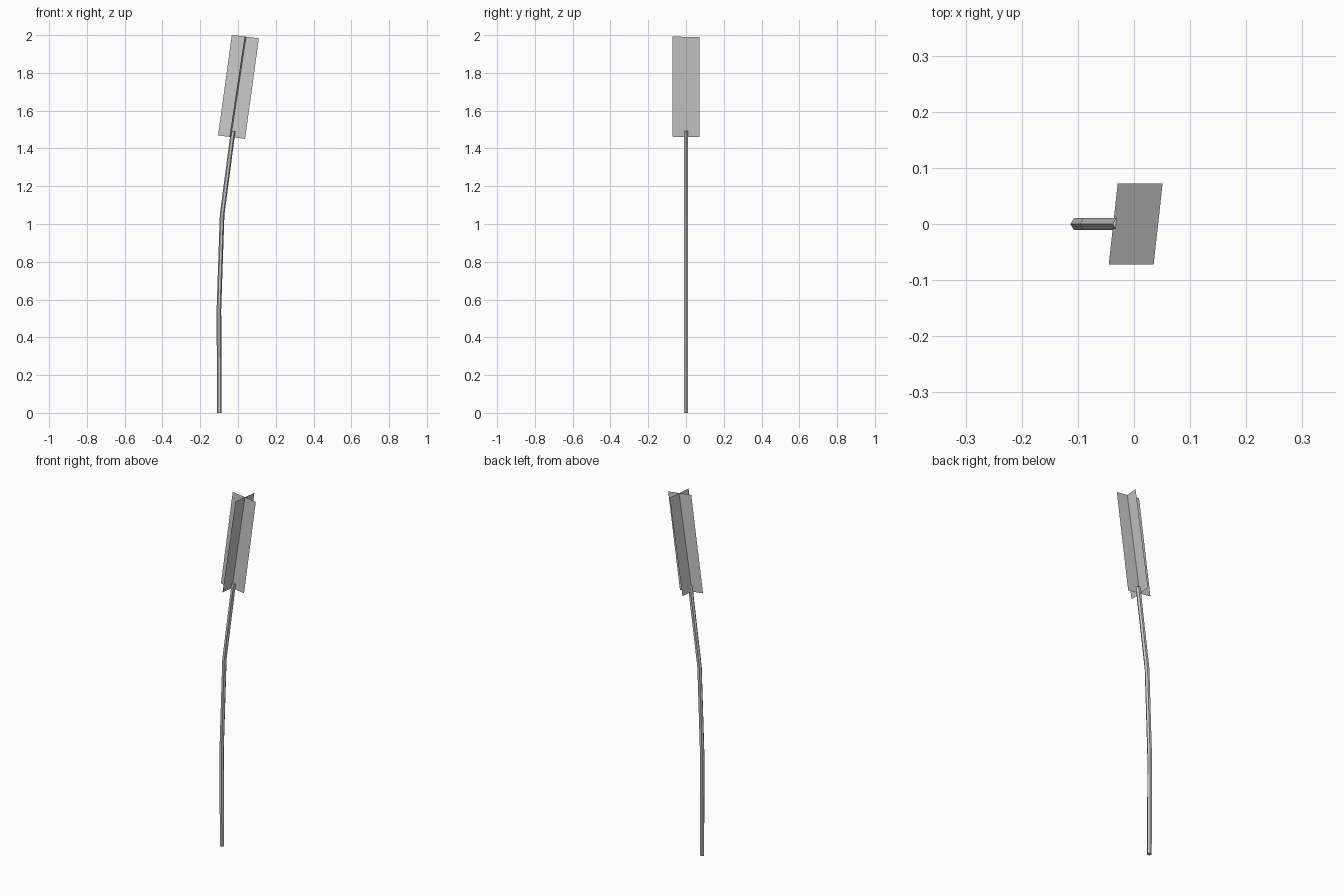
import bpy, math

if "Cube" in bpy.data.objects:
    bpy.data.objects.remove(bpy.data.objects["Cube"])


def add_mesh(name, verts, faces):
    mesh = bpy.data.meshes.new(name)
    mesh.from_pydata(verts, [], faces)
    mesh.update()
    obj = bpy.data.objects.new(name, mesh)
    bpy.context.collection.objects.link(obj)
    return obj


# Bent six-sided stem: rings along a short path of (x, z)
SIDES, RADIUS = 6, 0.0122
path = [(-0.099, 0.0), (-0.101, 0.55), (-0.084, 1.05), (-0.026, 1.492)]
tilts = [0.0, 0.015, 0.08, 0.13]
verts, faces = [], []
for (x, z), t in zip(path, tilts):
    for i in range(SIDES):
        a = 2 * math.pi * i / SIDES
        dx = RADIUS * math.cos(a)
        verts.append((x + dx * math.cos(t), RADIUS * math.sin(a), z - dx * math.sin(t)))
for r in range(len(path) - 1):
    for i in range(SIDES):
        j = (i + 1) % SIDES
        faces.append((r * SIDES + i, r * SIDES + j, (r + 1) * SIDES + j, (r + 1) * SIDES + i))
faces.append(tuple(reversed(range(SIDES))))
top = (len(path) - 1) * SIDES
faces.append(tuple(range(top, top + SIDES)))
add_mesh("stem", verts, faces)


# Seed head: two crossed cards around a leaning axis
def card(name, bottom, top, half):
    corners = [tuple(p + s * h for p, h in zip(c, half))
               for c, s in ((bottom, -1), (bottom, 1), (top, 1), (top, -1))]
    add_mesh(name, corners, [(0, 1, 2, 3)])


low, high = (-0.034, 0, 1.46), (0.039, 0, 1.992)
card("head_card_front", low, high, (0.0715, 0, -0.009))
card("head_card_side", (-0.037, 0, 1.461), (0.043, 0, 1.991), (0.008, 0.0725, -0.001))
